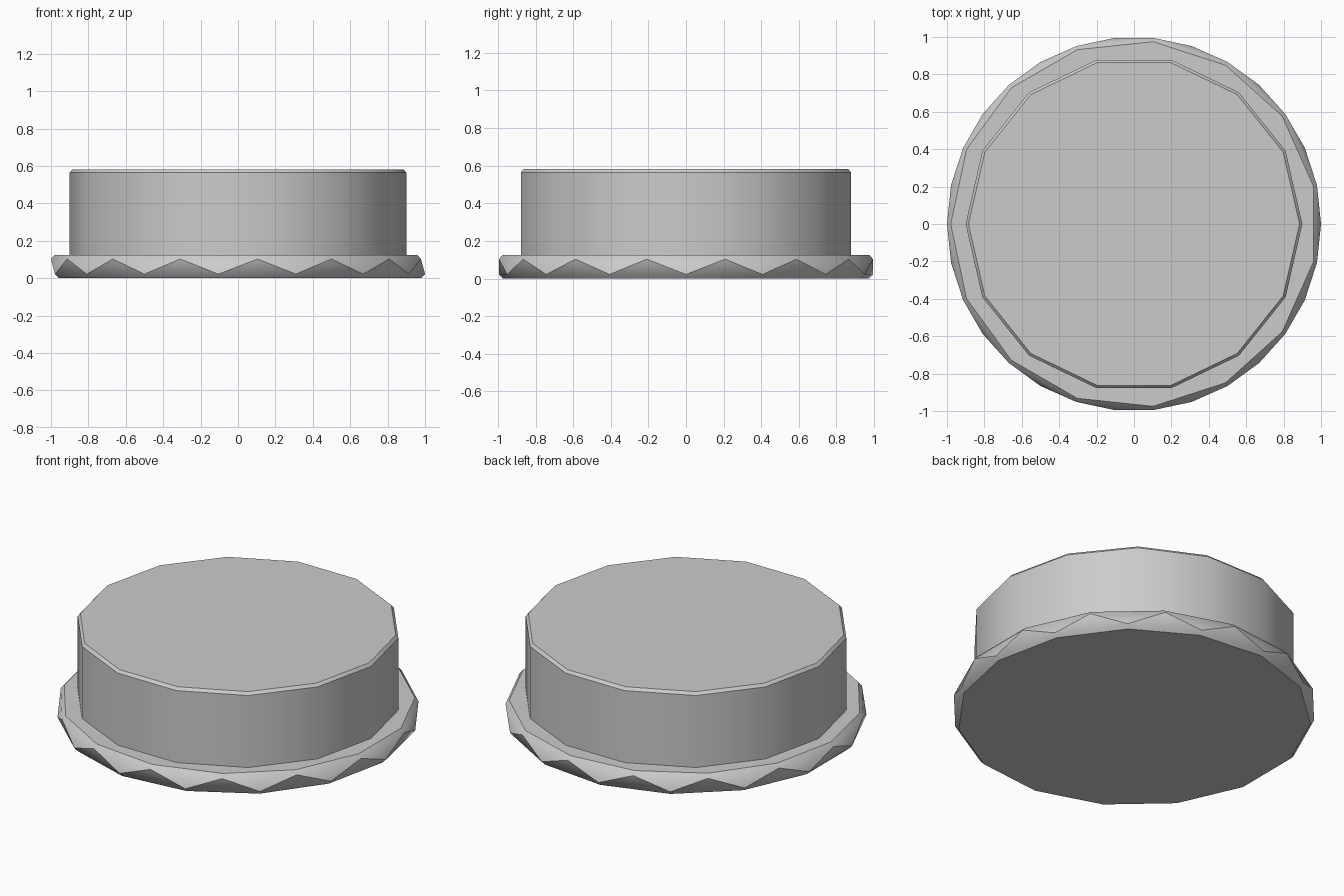
import bpy
import bmesh
from math import cos, sin, pi, radians

if "Cube" in bpy.data.objects:
    bpy.data.objects.remove(bpy.data.objects["Cube"], do_unlink=True)

# Single plain grey
grey = bpy.data.materials.new("plain_grey")
grey.use_nodes = True
colour = (0.6, 0.6, 0.6, 1)
grey.diffuse_color = colour
grey.node_tree.nodes["Principled BSDF"].inputs["Base Color"].default_value = colour


def ring(bm, sides, radius, z, turn=0.0):
    """One polygon ring; turn is a fraction of a side."""
    step = 2 * pi / sides
    return [bm.verts.new((radius * cos((i + turn) * step),
                          radius * sin((i + turn) * step), z)) for i in range(sides)]


def bridge(bm, low, high, zigzag=False):
    """Join two rings with quads, or with triangles when one is turned half a side."""
    n = len(low)
    for i in range(n):
        j = (i + 1) % n
        if zigzag:
            bm.faces.new((low[i], low[j], high[i]))
            bm.faces.new((low[j], high[j], high[i]))
        else:
            bm.faces.new((low[i], low[j], high[j], high[i]))


def finish(bm, name):
    bmesh.ops.recalc_face_normals(bm, faces=bm.faces)
    mesh = bpy.data.meshes.new(name)
    bm.to_mesh(mesh)
    bm.free()
    mesh.materials.append(grey)
    obj = bpy.data.objects.new(name, mesh)
    bpy.context.collection.objects.link(obj)
    bpy.ops.object.select_all(action='DESELECT')
    obj.select_set(True)
    bpy.context.view_layer.objects.active = obj
    bpy.ops.object.shade_smooth_by_angle(angle=radians(30))
    return obj


# Base flange: bevelled disc whose upper half is turned half a side
bm = bmesh.new()
rings = [ring(bm, 15, 0.98, 0.0),
         ring(bm, 15, 1.0, 0.022),
         ring(bm, 15, 1.0, 0.103, 0.5),
         ring(bm, 15, 0.98, 0.125, 0.5)]
bm.faces.new(rings[0][::-1])
for k in range(3):
    bridge(bm, rings[k], rings[k + 1], zigzag=(k == 1))
bm.faces.new(rings[3])
finish(bm, "base_flange")

# Drum body with a chamfered top edge
bm = bmesh.new()
rings = [ring(bm, 14, 0.9, 0.1), ring(bm, 14, 0.9, 0.565), ring(bm, 14, 0.885, 0.582)]
bm.faces.new(rings[0][::-1])
for k in range(2):
    bridge(bm, rings[k], rings[k + 1])
bm.faces.new(rings[2])
finish(bm, "drum_body")
